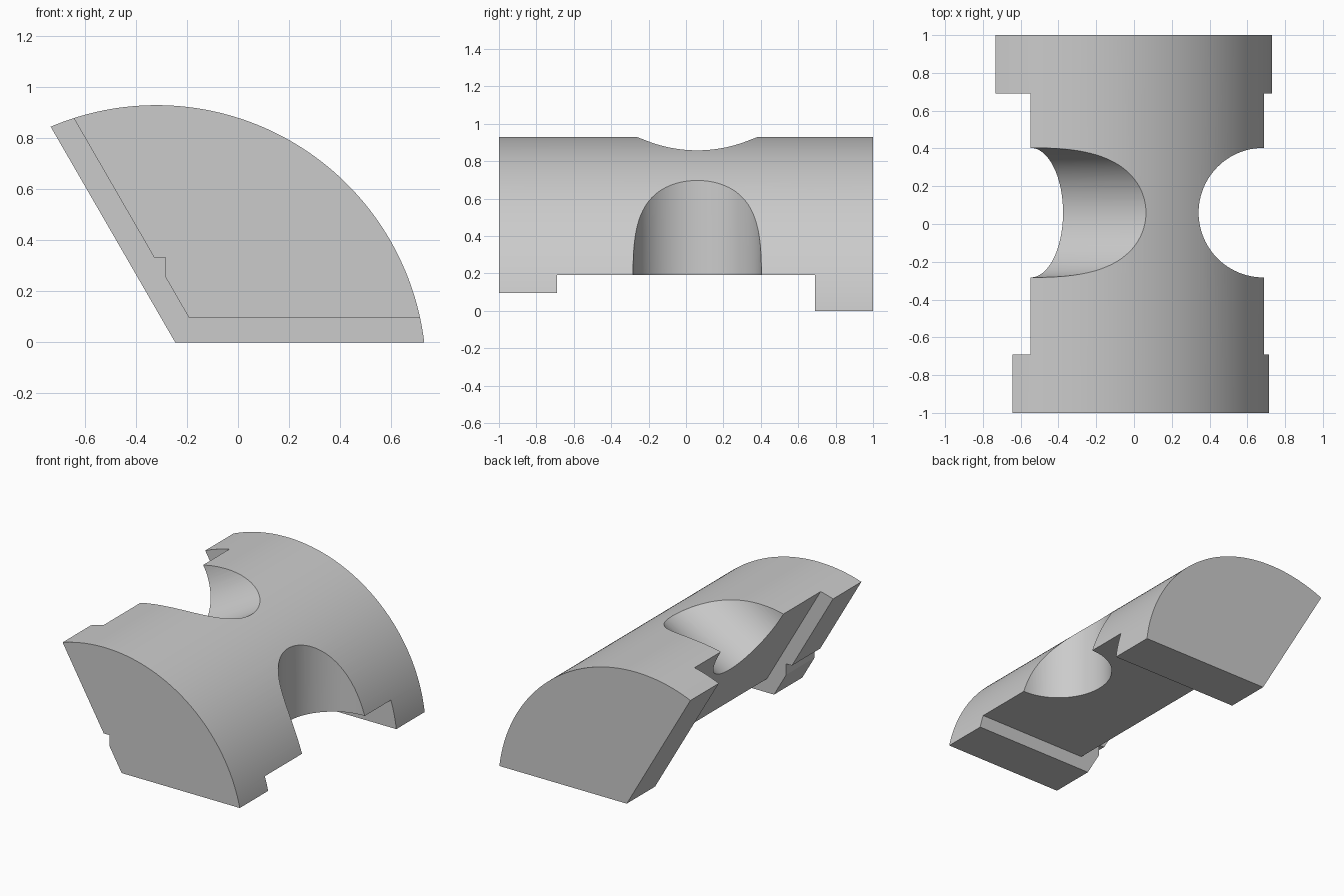
import bpy
import bmesh
from math import cos, sin, pi, sqrt, asin
from mathutils import Vector, Matrix

if "Cube" in bpy.data.objects:
    bpy.data.objects.remove(bpy.data.objects["Cube"], do_unlink=True)

# Sector frame: arc centre, radius and the two 120-degree directions
CX, CZ, R = -0.32, -0.128, 1.0577
SLANT = Vector((-0.5, 0, sqrt(0.75)))      # along the slanted side
INWARD = Vector((sqrt(0.75), 0, 0.5))      # square to the slanted side
BACK, FRONT, MIDDLE = 0.128, 0.223, 0.318  # side offsets from the arc centre
HOLE_R, HOLE_Y, HOLE_REACH = 0.343, 0.06, 1.005

grey = bpy.data.materials.new("plain_grey")
grey.use_nodes = True
grey.diffuse_color = (0.6, 0.6, 0.6, 1)
grey.node_tree.nodes["Principled BSDF"].inputs["Base Color"].default_value = (0.6, 0.6, 0.6, 1)


def make_object(name, bm):
    bmesh.ops.recalc_face_normals(bm, faces=bm.faces)
    mesh = bpy.data.meshes.new(name)
    bm.to_mesh(mesh)
    bm.free()
    mesh.materials.append(grey)
    obj = bpy.data.objects.new(name, mesh)
    bpy.context.collection.objects.link(obj)
    return obj


def prism(name, profile, y0, y1):
    """Extrude an (x, z) outline along y."""
    bm = bmesh.new()
    face = bm.faces.new([bm.verts.new((x, y0, z)) for x, z in profile])
    new = bmesh.ops.extrude_face_region(bm, geom=[face])["geom"]
    verts = [v for v in new if isinstance(v, bmesh.types.BMVert)]
    bmesh.ops.translate(bm, verts=verts, vec=(0, y1 - y0, 0))
    return make_object(name, bm)


def corner(offset):
    return CX + offset / sqrt(3), CZ + offset


def trim(name, offset, y0, y1):
    """Angled block that removes everything outside a wedge."""
    x, z = corner(offset)
    outline = [(2, z), (x, z), (x + 2 * SLANT.x, z + 2 * SLANT.z), (-2, 2), (-2, -1), (2, -1)]
    return prism(name, outline, y0, y1)


def bore(name, along, axis):
    """Round cutter standing square to one side of the wedge."""
    bm = bmesh.new()
    bmesh.ops.create_cone(bm, cap_ends=True, segments=96, radius1=HOLE_R, radius2=HOLE_R, depth=4)
    turn = Vector((0, 0, 1)).rotation_difference(axis).to_matrix().to_4x4()
    place = Matrix.Translation(Vector((CX, HOLE_Y, CZ)) + along * HOLE_REACH)
    bm.transform(place @ turn)
    return make_object(name, bm)


# Main block: arc-topped wedge along the full length
start = asin(BACK / R)
end = 2 * pi / 3 - start
steps = 80
angles = [start + (end - start) * i / steps for i in range(steps + 1)]
outline = [corner(BACK)] + [(CX + R * cos(a), CZ + R * sin(a)) for a in angles]
body = prism("arched_block", outline, -1, 1)

# Stepped recesses, small notch and the two round bites
cutters = [
    trim("front_trim", FRONT, -1.2, -0.6),
    trim("middle_trim", MIDDLE, -0.69, 0.69),
    prism("notch_cutter", [(-0.5, 0.2), (-0.285, 0.2), (-0.285, 0.333), (-0.5, 0.333)], -1.2, -0.62),
    bore("lower_bore", Vector((1, 0, 0)), Vector((0, 0, 1))),
    bore("slanted_bore", SLANT, INWARD),
]

bpy.ops.object.select_all(action="DESELECT")
bpy.context.view_layer.objects.active = body
body.select_set(True)
for cutter in cutters:
    cutter.hide_render = True
    mod = body.modifiers.new(cutter.name, "BOOLEAN")
    mod.operation = "DIFFERENCE"
    mod.solver = "EXACT"
    mod.object = cutter
    bpy.ops.object.modifier_apply(modifier=mod.name)
for cutter in cutters:
    bpy.data.objects.remove(cutter, do_unlink=True)

bpy.ops.object.shade_smooth_by_angle(angle=pi / 9)
